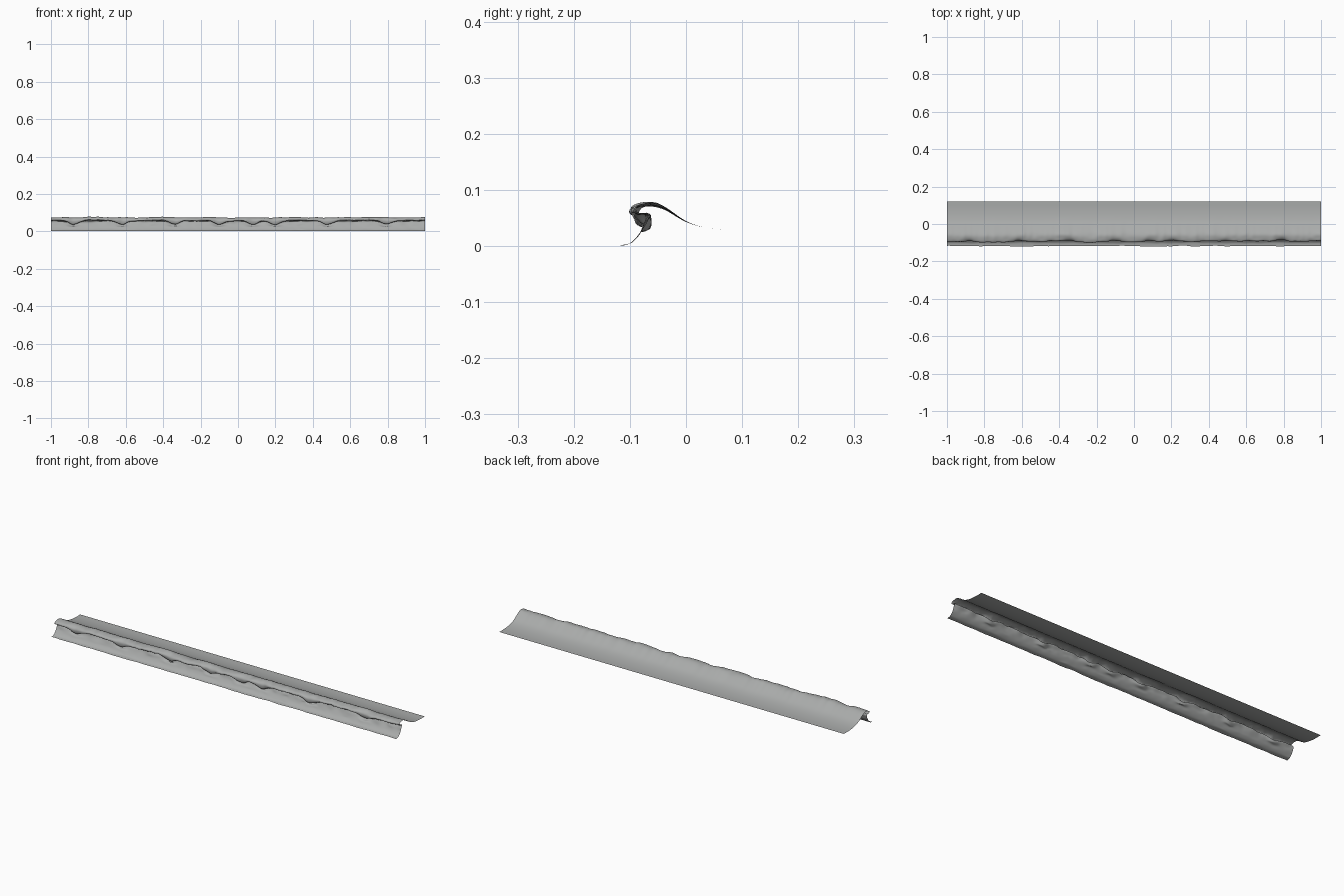
import bpy
import bmesh
import math
from mathutils import Vector, noise

cube = bpy.data.objects.get("Cube")
if cube:
    bpy.data.objects.remove(cube)

COLUMNS, STEPS = 360, 4

# Cross-section (y, z): front apron, hollow face, curling lip, long back slope
APRON = [(-0.118, 0.001), (-0.102, 0.004), (-0.09, 0.013), (-0.08, 0.026)]
HOLLOW = [(-0.073, 0.04), (-0.068, 0.052), (-0.074, 0.058)]
LIP = [(-0.086, 0.057), (-0.094, 0.061), (-0.092, 0.069), (-0.078, 0.074)]
BACK = [(-0.058, 0.075), (-0.035, 0.066), (0.0, 0.044), (0.035, 0.033),
        (0.078, 0.028), (0.12, 0.028)]

# Places along the crest where the lip droops
DROOPS = [-0.88, -0.62, -0.34, -0.1, 0.08, 0.2, 0.48, 0.79]


def wobble(x, scale, seed):
    return noise.noise(Vector((x * scale, seed, seed * 0.37)))


def droop(x):
    return max(math.exp(-((x - d) / 0.035) ** 2) for d in DROOPS)


def section(x):
    """Profile control points at one place along the crest."""
    sag = droop(x)
    curl = wobble(x, 9, 3.3) + 0.5 * wobble(x, 24, 7.1)
    swell = wobble(x, 12, 11.7) + 0.5 * wobble(x, 38, 5.3)
    pts = []
    for i, (y, z) in enumerate(APRON):
        ripple = wobble(x, 16 + 5 * i, 20.5 + i)
        pts.append((y + 0.004 * ripple, max(0, z + 0.0015 * i * ripple)))
    for i, (y, z) in enumerate(HOLLOW):
        ripple = wobble(x, 22, 30.5 + 0.6 * i)
        pts.append((y + 0.007 * ripple + 0.004 * sag, z - 0.012 * sag + 0.004 * ripple))
    for i, (y, z) in enumerate(LIP):
        hang = (1.0, 1.0, 0.5, 0.15)[i]
        ripple = wobble(x, 34, 40.5 + 0.5 * i)
        pts.append((y + 0.008 * curl + 0.008 * sag * hang + 0.002 * ripple,
                    z - 0.02 * sag * hang + 0.004 * swell + 0.002 * ripple))
    for i, (y, z) in enumerate(BACK):
        fade = (1.0, 0.5, 0.15, 0, 0, 0)[i]
        pts.append((y + 0.006 * curl * fade, z + 0.005 * swell * fade))
    return [Vector(p) for p in pts]


def smooth_path(pts):
    """Catmull-Rom curve through the control points."""
    ext = [2 * pts[0] - pts[1]] + pts + [2 * pts[-1] - pts[-2]]
    out = []
    for a, b, c, d in zip(ext, ext[1:], ext[2:], ext[3:]):
        for s in range(STEPS):
            t = s / STEPS
            out.append(0.5 * (2 * b + (c - a) * t + (2 * a - 5 * b + 4 * c - d) * t ** 2
                              + (3 * b - a - 3 * c + d) * t ** 3))
    return out + [pts[-1]]


# Loft the changing section along x into one open sheet
bm = bmesh.new()
rows = []
for i in range(COLUMNS + 1):
    x = -1 + 2 * i / COLUMNS
    rows.append([bm.verts.new((x, p.x, max(0, p.y))) for p in smooth_path(section(x))])
for r0, r1 in zip(rows, rows[1:]):
    for a, b, c, d in zip(r0, r1, r1[1:], r0[1:]):
        bm.faces.new((a, b, c, d)).smooth = True

mesh = bpy.data.meshes.new("breaking_wave")
bm.to_mesh(mesh)
bm.free()
wave = bpy.data.objects.new("breaking_wave", mesh)
bpy.context.collection.objects.link(wave)

# Plain grey surface
grey = bpy.data.materials.new("plain_grey")
grey.use_nodes = True
colour = (0.4, 0.41, 0.405, 1)
grey.diffuse_color = colour
grey.node_tree.nodes["Principled BSDF"].inputs["Base Color"].default_value = colour
mesh.materials.append(grey)
